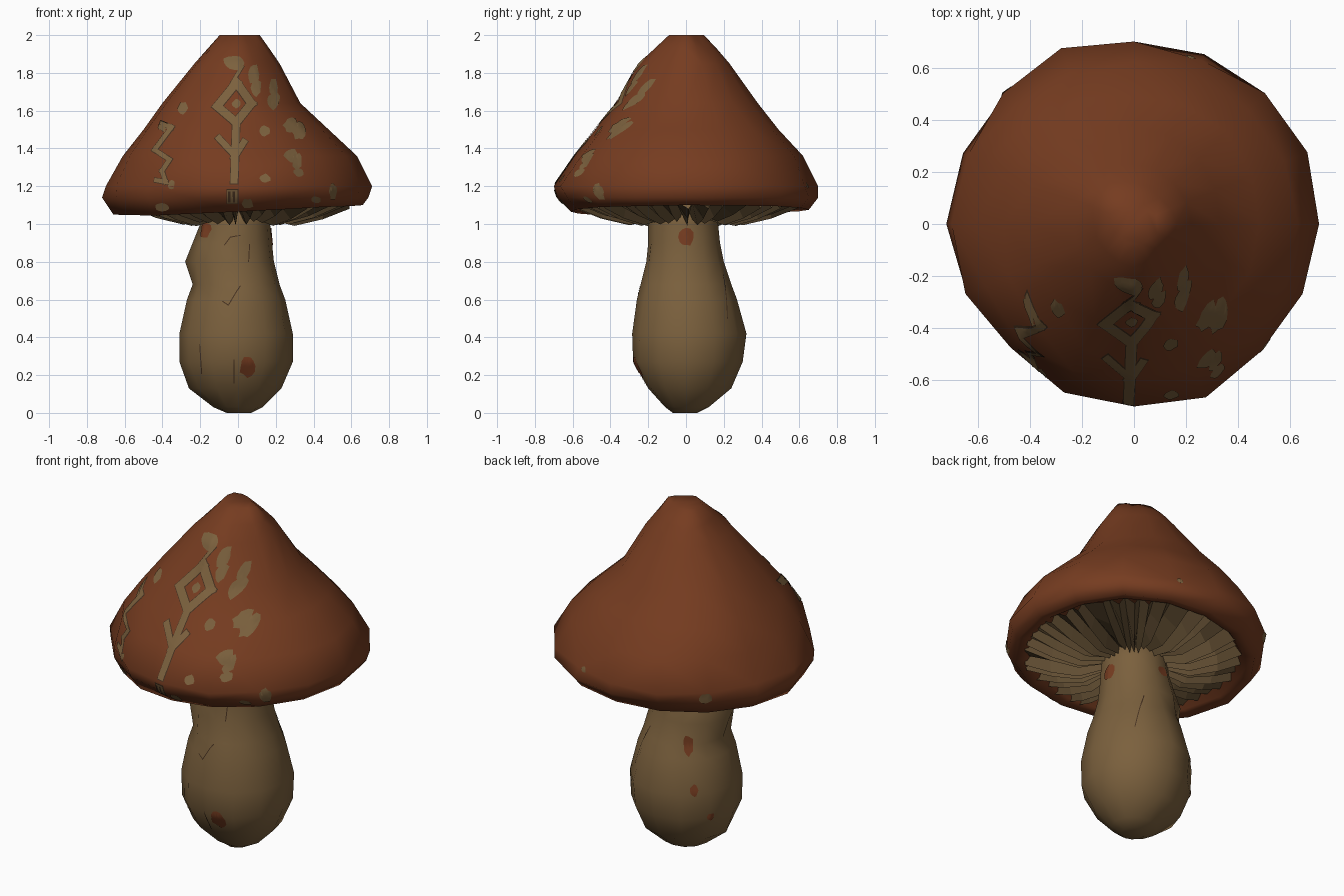
import bpy, bmesh, math, random
from mathutils import Vector
from mathutils.bvhtree import BVHTree

random.seed(4)
old = bpy.data.objects.get("Cube")
if old:
    bpy.data.objects.remove(old, do_unlink=True)


def material(name, rgb):
    m = bpy.data.materials.new(name)
    m.use_nodes = True
    m.diffuse_color = (*rgb, 1)
    bsdf = m.node_tree.nodes["Principled BSDF"]
    bsdf.inputs["Base Color"].default_value = (*rgb, 1)
    bsdf.inputs["Roughness"].default_value = 0.9
    return m


RUST = material("rust_red", (0.18, 0.045, 0.0145))
TAN = material("stem_tan", (0.198, 0.118, 0.047))
GILL = material("gill_brown", (0.12, 0.075, 0.032))
DARK = material("carved_brown", (0.06, 0.03, 0.014))


def finish(name, bm, mat, smooth=True):
    mesh = bpy.data.meshes.new(name)
    bm.to_mesh(mesh)
    bm.free()
    mesh.materials.append(mat)
    obj = bpy.data.objects.new(name, mesh)
    bpy.context.collection.objects.link(obj)
    for p in mesh.polygons:
        p.use_smooth = smooth


def spread(values, turn):
    """Value at a fraction of a full turn, between evenly spaced directions."""
    t = turn * len(values)
    i = int(t)
    f = t - i
    return values[i % len(values)] * (1 - f) + values[(i + 1) % len(values)] * f


def loft(name, rings, sides, mat):
    """Closed body from rings of (heights, radii), each anticlockwise from +x."""
    bm = bmesh.new()
    loops = []
    for heights, radii in rings:
        loop = []
        for i in range(sides):
            a = math.tau * i / sides
            r = spread(radii, i / sides)
            z = spread(heights, i / sides)
            loop.append(bm.verts.new((r * math.cos(a), r * math.sin(a), z)))
        loops.append(loop)
    for a, b in zip(loops, loops[1:]):
        for i in range(sides):
            j = (i + 1) % sides
            bm.faces.new((a[i], a[j], b[j], b[i]))
    bm.faces.new(loops[0])
    bm.faces.new(loops[-1])
    bmesh.ops.recalc_face_normals(bm, faces=bm.faces)
    bmesh.ops.triangulate(bm, faces=bm.faces)
    tree = BVHTree.FromBMesh(bm)
    finish(name, bm, mat)
    return tree


# Cap: lists run E, NE, N, NW, W, SW, S, SE; the rim is wavy and uneven
brim = [.71, .72, .71, .68, .7, .73, .71, .69, .7, .7, .67, .7, .7, .72, .69, .7]
rim = [.66, .67, .65, .65, .66, .62, .61, .64]
rim_z = [1.1, 1.095, 1.075, 1.06, 1.05, 1.045, 1.065, 1.09]
cap_rings = [
    ([2.0], [.115, .07, .085, .12, .09, .07, .09, .08]),
    ([1.93], [.165, .14, .16, .19, .155, .15, .165, .14]),
    ([1.85], [.22, .22, .23, .25, .23, .24, .25, .2]),
    ([1.64], [.33, .35, .38, .42, .4, .42, .37, .33]),
    ([1.5], [.48, .5, .49, .56, .5, .54, .48, .48]),
    ([1.36], [.63, .62, .62, .64, .61, .63, .59, .61]),
    ([1.2], brim),
    ([1.14], [.69, .71, .7, .7, .72, .67, .68, .68]),
    (rim_z, rim),
    ([z + .015 for z in rim_z], [r * 0.9 for r in rim]),
    ([1.18], [.5]),
]
cap_tree = loft("cap", cap_rings, 16, RUST)

# Stem: radii run E, N, W, S, with a knot on the west side
stem_rings = [
    ([0.0], [.07, .06, .06, .07]),
    ([0.03], [.13, .12, .13, .11]),
    ([0.13], [.23, .24, .26, .2]),
    ([0.27], [.29, .3, .31, .28]),
    ([0.42], [.29, .32, .31, .285]),
    ([0.6], [.25, .27, .27, .26]),
    ([0.68], [.22, .24, .24, .24]),
    ([0.8], [.19, .2, .28, .21]),
    ([0.9], [.18, .18, .24, .2]),
    ([1.0], [.17, .17, .2, .2]),
    ([1.12], [.18, .17, .19, .18]),
]
stem_tree = loft("stem", stem_rings, 12, TAN)


# Gills: a ring of leaning, uneven pleats under the cap
def build_gills(count=38):
    bm = bmesh.new()
    profile = [(.59, 1.085, 1.13), (.45, 1.03, 1.11), (.3, .995, 1.09), (.15, 1.03, 1.07)]
    rays = []
    for i in range(count):
        wobble = random.uniform(-0.3, 0.3)
        drop = random.uniform(-0.008, 0.025)
        for low in (True, False):
            a = math.tau * (i + wobble + (0.3 if low else 0.6)) / count
            rays.append([bm.verts.new((r * math.cos(a), r * math.sin(a),
                                       lo + drop if low else hi))
                         for r, lo, hi in profile])
    for k, ray in enumerate(rays):
        nxt = rays[(k + 1) % len(rays)]
        for j in range(len(profile) - 1):
            bm.faces.new((ray[j], ray[j + 1], nxt[j + 1], nxt[j]))
    bmesh.ops.recalc_face_normals(bm, faces=bm.faces)
    if sum(f.normal.z for f in bm.faces) > 0:
        bmesh.ops.reverse_faces(bm, faces=bm.faces)
    finish("gills", bm, GILL, smooth=False)


build_gills()


def plate(name, outlines, mat, tree, azimuth=-90, lift=0.004):
    """Paint-thin sheet laid on a body; outlines are (sideways, height) polygons."""
    az = math.radians(azimuth)
    out = Vector((math.cos(az), math.sin(az), 0))
    side = Vector((-math.sin(az), math.cos(az), 0))
    bm = bmesh.new()
    for pts in outlines:
        bm.faces.new([bm.verts.new(side * u + out * 3 + Vector((0, 0, z)))
                      for u, z in pts])
    bmesh.ops.triangulate(bm, faces=bm.faces)
    for _ in range(4):
        long_edges = [e for e in bm.edges if e.calc_length() > 0.03]
        if long_edges:
            bmesh.ops.subdivide_edges(bm, edges=long_edges, cuts=1)
            bmesh.ops.triangulate(bm, faces=bm.faces)
    bm.normal_update()
    flipped = [f for f in bm.faces if f.normal.dot(out) < 0]
    bmesh.ops.reverse_faces(bm, faces=flipped)
    for v in bm.verts:
        hit, normal, _, _ = tree.ray_cast(v.co, -out)
        if hit is None:
            hit, normal, _, _ = tree.find_nearest(v.co - out * 2.4)
        v.co = hit + normal * lift
    finish(name, bm, mat)


def stroke(path, width, closed=False):
    """Quads along a path, each a little long so the corners meet."""
    pts = [Vector(p) for p in path]
    ends = pts[1:] + ([pts[0]] if closed else [])
    quads = []
    for a, b in zip(pts, ends):
        d = (b - a).normalized() * width / 2
        n = Vector((-d.y, d.x))
        quads.append([a - d - n, b + d - n, b + d + n, a - d + n])
    return quads


def blob(u, z, ru, rz, sides=12):
    shape = []
    for i in range(sides):
        a = math.tau * i / sides
        k = random.uniform(0.85, 1.2)
        shape.append((u + ru * k * math.cos(a), z + rz * k * math.sin(a)))
    return shape


# Carved signs on the front of the cap, each with a fine dark edge
diamond = [(-.008, 1.745), (.07, 1.635), (-.01, 1.535), (-.11, 1.62)]
signs = {
    "diamond": (diamond, True, .042),
    "diamond_tail": ([(-.01, 1.53), (-.02, 1.23)], False, .038),
    "left_twig": ([(-.1, 1.45), (-.025, 1.37)], False, .032),
    "right_twig": ([(.03, 1.43), (-.02, 1.35)], False, .032),
    "top_tick": ([(.02, 1.83), (-.045, 1.72)], False, .014),
    "zigzag": ([(-.4, 1.53), (-.35, 1.51), (-.44, 1.39), (-.36, 1.34),
                (-.4, 1.28), (-.38, 1.22), (-.43, 1.23)], False, .022),
    "rim_notch": ([(-.03, 1.155), (-.03, 1.14)], False, .055),
}
for name, (path, closed, width) in signs.items():
    plate(name + "_edge", stroke(path, width + .008, closed), DARK, cap_tree, lift=.003)
    plate(name, stroke(path, width, closed), TAN, cap_tree, lift=.006)
plate("diamond_dot", [blob(-.01, 1.635, .02, .022)], TAN, cap_tree)
for u in (-.045, -.02):
    plate("notch_line", stroke([(u, 1.17), (u, 1.125)], .012), DARK, cap_tree, lift=.009)

# Worn tan patches on the cap
patches = [(-.02, 1.85, .055, .04), (.08, 1.79, .032, .05), (.095, 1.72, .025, .05),
           (.185, 1.65, .035, .045), (.185, 1.72, .02, .045),
           (.14, 1.49, .025, .027), (.28, 1.52, .04, .035), (.32, 1.49, .035, .045),
           (-.29, 1.61, .024, .033), (-.39, 1.51, .03, .022),
           (.28, 1.36, .035, .035), (.31, 1.33, .025, .045),
           (.32, 1.27, .027, .022), (.145, 1.24, .027, .022), (.5, 1.17, .02, .04),
           (.05, 1.11, .03, .025), (-.35, 1.21, .018, .022), (-.4, 1.09, .035, .02),
           (.41, 1.13, .025, .015)]
plate("cap_patches", [blob(*p) for p in patches], TAN, cap_tree)
plate("cap_back_left_patch", [blob(-.02, 1.17, .035, .03)], TAN, cap_tree, 135)
plate("cap_back_right_patch", [blob(.3, 1.2, .015, .015)], TAN, cap_tree, 45)

# Red stains on the stem, by facing direction
stains = {-125: [(-.08, .97, .042, .042)],
          -90: [(.05, .25, .04, .055)],
          0: [(0, .93, .037, .045)],
          109: [(0, .95, .03, .03)],
          135: [(-.03, .68, .025, .055), (-.01, .44, .02, .03), (.08, .28, .018, .02),
                (.08, .94, .02, .02)]}
for azimuth, spots in stains.items():
    plate("stem_stains", [blob(*s) for s in spots], RUST, stem_tree, azimuth)

# Thin scratches on the stem
scratches = [[(-.07, .89), (-.04, .93), (.01, .94)], [(.01, .67), (-.05, .57), (-.08, .59)],
             [(-.2, .36), (-.19, .21)], [(.06, .89), (.055, .8)], [(-.02, .28), (-.02, .16)]]
for path in scratches:
    plate("stem_scratch", stroke(path, .005), DARK, stem_tree)
plate("stem_back_scratch", stroke([(.07, .73), (.03, .5)], .005), DARK, stem_tree, 45)
